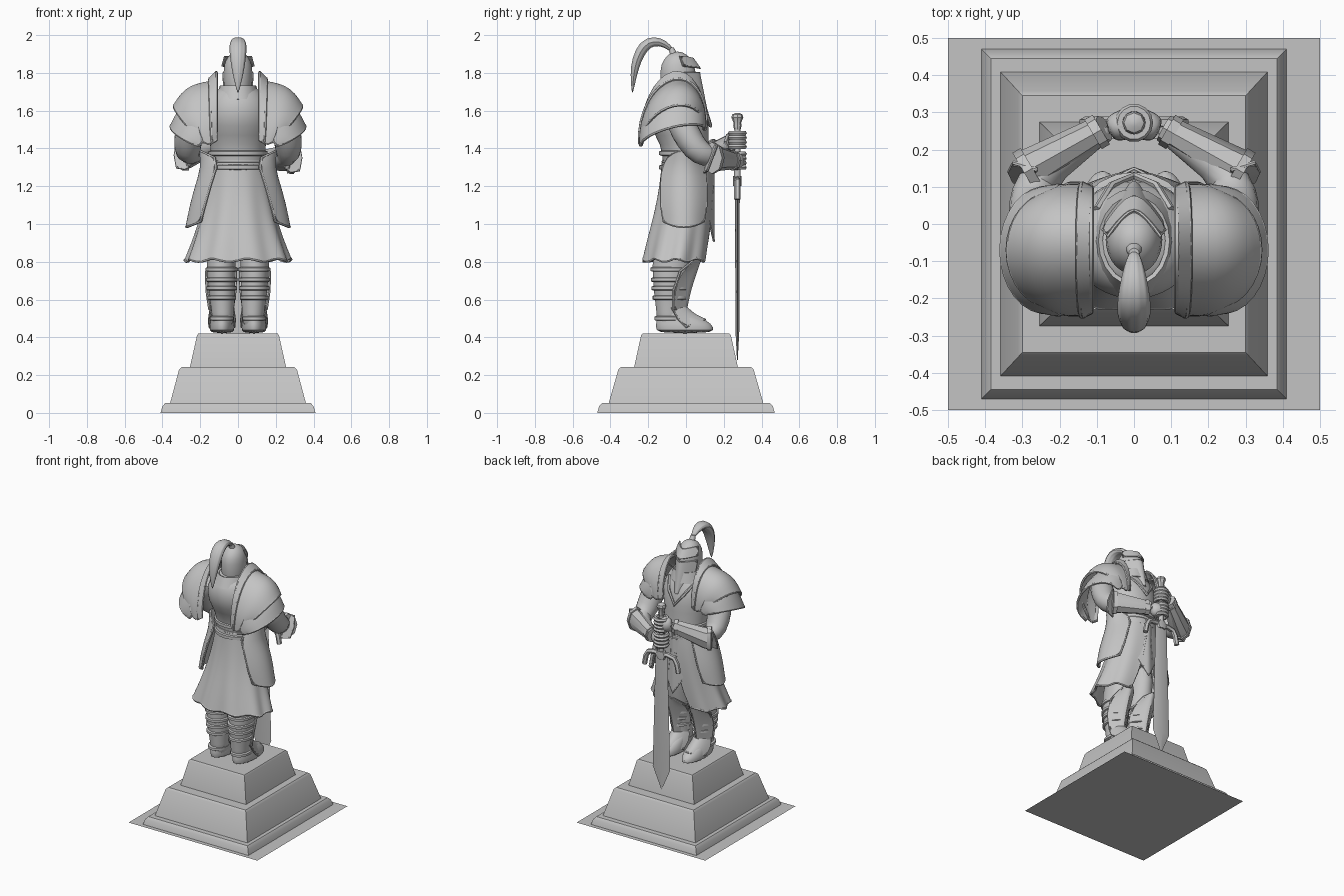
import bpy, bmesh, math
from mathutils import Vector as V

if "Cube" in bpy.data.objects:
    bpy.data.objects.remove(bpy.data.objects["Cube"])

stone = bpy.data.materials.new("grey stone")
stone.diffuse_color = (0.55, 0.55, 0.55, 1)
stone.use_nodes = True
stone.node_tree.nodes["Principled BSDF"].inputs["Base Color"].default_value = stone.diffuse_color


def finish(ob, angle=35):
    """Apply modifiers, set material and smooth by angle."""
    bpy.context.view_layer.update()
    me = bpy.data.meshes.new_from_object(ob.evaluated_get(bpy.context.evaluated_depsgraph_get()))
    name = ob.name
    bpy.data.objects.remove(ob)
    out = bpy.data.objects.new(name, me)
    bpy.context.collection.objects.link(out)
    me.materials.clear()
    me.materials.append(stone)
    for p in me.polygons:
        p.use_smooth = True
        p.material_index = 0
    me.set_sharp_from_angle(angle=math.radians(angle))
    return out


def skin(name, rings, closed=True, cap=True, sub=0, thick=0, s=1):
    """Skin a list of point rows; s=-1 mirrors across x."""
    bm = bmesh.new()
    vs = [[bm.verts.new((p[0] * s, p[1], p[2])) for p in r] for r in rings]
    n = len(rings[0])
    for a, b in zip(vs, vs[1:]):
        for i in range(n if closed else n - 1):
            j = (i + 1) % n
            bm.faces.new((a[i], a[j], b[j], b[i]))
    if closed and cap:
        bm.faces.new(vs[0])
        bm.faces.new(vs[-1])
    bmesh.ops.recalc_face_normals(bm, faces=bm.faces)
    me = bpy.data.meshes.new(name)
    bm.to_mesh(me)
    bm.free()
    ob = bpy.data.objects.new(name, me)
    bpy.context.collection.objects.link(ob)
    if sub:
        ob.modifiers.new("sub", 'SUBSURF').levels = sub
    if thick:
        m = ob.modifiers.new("thick", 'SOLIDIFY')
        m.thickness, m.offset = thick, 0
    return finish(ob)


def wire(name, pts, r, cyclic=False, s=1):
    """Raised round trim along a path."""
    cu = bpy.data.curves.new(name, 'CURVE')
    cu.dimensions, cu.bevel_depth, cu.bevel_resolution = '3D', r, 1
    cu.use_fill_caps = True
    sp = cu.splines.new('POLY')
    sp.points.add(len(pts) - 1)
    for q, p in zip(sp.points, pts):
        q.co = (p[0] * s, p[1], p[2], 1)
    sp.use_cyclic_u = cyclic
    ob = bpy.data.objects.new(name, cu)
    bpy.context.collection.objects.link(ob)
    return finish(ob)


def plate(name, rows, thick=.012, trim=.007, s=1, sub=1):
    """Sheet armour with a raised rim."""
    skin(name, rows, closed=False, thick=thick, sub=sub, s=s)
    edge = rows[0] + [r[-1] for r in rows[1:-1]] + rows[-1][::-1] + [r[0] for r in rows[-2:0:-1]]
    if trim:
        wire(name + "_rim", edge, trim, True, s)


def oval(z, rx, yb, yf, cx=0, n=20):
    c, r = (yb + yf) / 2, (yf - yb) / 2
    return [(cx + rx * math.cos(k * math.tau / n), c + r * math.sin(k * math.tau / n), z) for k in range(n)]


def tube(name, pts, radii, n=12, sub=1, s=1, rib=0):
    rings = []
    for i, p in enumerate(pts):
        t = (V(pts[min(i + 1, len(pts) - 1)]) - V(pts[max(i - 1, 0)])).normalized()
        a = t.cross(V((0, 0, 1))).normalized()
        b = a.cross(t)
        ring = []
        for k in range(n):
            w = k * math.tau / n
            f = 1 - rib * (k % 2)
            ring.append(V(p) + a * radii[i][0] * f * math.cos(w) + b * radii[i][1] * f * math.sin(w))
        rings.append(ring)
    return skin(name, rings, sub=sub, s=s)


def rect(z, x, y):
    return [(-x, -y, z), (x, -y, z), (x, y, z), (-x, y, z)]


C = [k / 4 for k in range(-4, 5)]

# stepped plinth on a flat sheet
skin("ground_sheet", [[(-.5, -.5, 0), (.5, -.5, 0)], [(-.5, .5, 0), (.5, .5, 0)]], closed=False)
skin("plinth_lower", [rect(0, .41, .47), rect(.035, .40, .46), rect(.052, .385, .445)])
skin("plinth_middle", [rect(.05, .36, .41), rect(.23, .312, .358), rect(.242, .30, .345)])
skin("plinth_upper", [rect(.24, .255, .275), rect(.41, .217, .238), rect(.42, .21, .23)])

# torso, belts and collar
skin("torso", [oval(1.2, .14, -.11, .12), oval(1.32, .145, -.125, .13), oval(1.42, .145, -.13, .12),
               oval(1.52, .175, -.2, .125), oval(1.62, .18, -.21, .11), oval(1.7, .13, -.18, .06),
               oval(1.74, .07, -.12, .02)], sub=1)
for z, r in ((1.30, .148), (1.375, .15)):
    skin("belt", [oval(z - .014, r - .006, -.13, .128), oval(z - .01, r + .006, -.142, .14),
                  oval(z + .01, r + .006, -.142, .14), oval(z + .014, r - .006, -.13, .128)])
skin("collar", [oval(1.66, .115, -.19, .09), oval(1.73, .09, -.16, .07)], cap=False, thick=.012)
wire("chest_trim", [(-.1, .04, 1.67), (-.06, .105, 1.6), (0, .13, 1.52), (.06, .105, 1.6), (.1, .04, 1.67)], .01)

# skirt with folds, open at the front
rows = []
for z, rx, yb, yf, gap in ((1.33, .14, -.122, .13, 3), (1.2, .16, -.135, .14, 6), (1.05, .19, -.165, .135, 12),
                           (.92, .23, -.2, .125, 18), (.81, .272, -.225, .115, 24)):
    row, t = [], (1.33 - z) / .52
    for k in range(49):
        a = math.radians(90 + gap + (360 - 2 * gap) * k / 48)
        f = 1 + .045 * t * math.sin(9 * a)
        row.append((rx * f * math.cos(a), (yb + yf) / 2 + (yf - yb) / 2 * f * math.sin(a), z + .008 * t * math.cos(9 * a)))
    rows.append(row)
plate("skirt", rows, .012, .008)

# pointed front cloth
plate("front_cloth", [[(w * c, .148 - .03 * abs(c), z - d * (1 - abs(c))) for c in C]
                      for z, w, d in ((1.29, .06, 0), (1.15, .075, .02), (1.04, .075, .13))], .01, .006)

# helmet, face guard, brow and plume
skin("helmet", [oval(1.64, .06, -.12, .04), oval(1.7, .076, -.132, .05), oval(1.82, .08, -.142, .055),
                oval(1.87, .066, -.12, .035), oval(1.9, .042, -.092, 0), oval(1.913, .012, -.06, -.03)], sub=1)
plate("face_guard", [[(w * c, y - d * abs(c) ** 1.4, z) for c in C] for z, w, y, d in
                     ((1.8, .079, .072, .085), (1.72, .074, .088, .08), (1.65, .05, .1, .05), (1.595, .012, .11, .01))],
      .012, .005)
plate("brow", [[(w * c, y - d * abs(c) ** 1.5, z + .012 * abs(c)) for c in C] for z, w, y, d in
               ((1.875, .07, .038, .07), (1.825, .083, .074, .09))], .012, .005)
skin("plume_holder", [oval(1.9, .022, -.085, -.045), oval(1.935, .014, -.095, -.065)])
tube("plume", [(0, -.07, 1.915), (0, -.11, 1.955), (0, -.17, 1.972), (0, -.225, 1.945), (0, -.262, 1.87),
               (0, -.278, 1.79), (0, -.284, 1.69)],
     [(.012, .012), (.028, .02), (.042, .03), (.05, .034), (.044, .028), (.03, .02), (.003, .003)], n=20, rib=.14)

for s in (1, -1):
    # leg, straps and boot
    skin("leg", [oval(.44, .058, -.155, -.02, .08), oval(.53, .058, -.155, -.02, .08), oval(.64, .072, -.172, .0, .085),
                 oval(.72, .074, -.175, .01, .088), oval(.82, .08, -.185, .04, .09), oval(1.1, .07, -.12, .08, .08)],
         sub=1, s=s)
    for z, r in ((.5, .062), (.61, .072), (.66, .077), (.705, .08), (.76, .082)):
        y = -.085
        skin("leg_strap", [oval(z + h, r + e, y - r - .018 - e, y + r + .018 + e, .086)
                           for h, e in ((-.012, -.005), (-.008, .003), (.008, .003), (.012, -.005))], s=s)
    skin("boot", [oval(.42, .066, -.16, .15, .085), oval(.455, .068, -.162, .15, .085), oval(.49, .062, -.158, .115, .084),
                  oval(.52, .058, -.155, .04, .082), oval(.56, .055, -.15, -.01, .08)], sub=1, s=s)
    # greave and ankle guard
    plate("greave", [[(.09 + w * c, y - d * abs(c), z + h * abs(c)) for c in C] for z, w, y, d, h in
                     ((.84, .045, .085, .04, -.03), (.75, .078, .06, .09, 0), (.65, .076, .026, .09, 0),
                      (.55, .062, .005, .07, .0))], .014, .007, s)
    plate("ankle_guard", [[(.085 + w * c, y - d * c * c, z - h * c * c) for c in C] for z, w, y, d, h in
                          ((.555, .06, .005, .08, 0), (.515, .068, .05, .09, .02), (.495, .066, .1, .1, .04))], .012, .006, s)
    # hip plate
    plate("hip_plate", [[(x - .075 * c * c, -.012 + w * c, z + h * c * c) for c in C] for x, w, z, h in
                        ((.2, .08, 1.385, -.035), (.19, .11, 1.3, 0), (.222, .118, 1.2, 0), (.25, .118, 1.1, 0),
                         (.272, .105, .985, .03))], .014, .008, s)

    # layered shoulder armour: arcs over the shoulder from back to front
    def arc(xo, k, zt, h, ry, tilt=.25, yc=-.07):
        out = []
        for i in range(17):
            a = math.radians(-95 + 190 * i / 16)
            y = ry * math.sin(a)
            out.append((xo - k * (1 - math.cos(a)), yc + y, zt - h * (1 - math.cos(a)) + tilt * y))
        return out
    plate("shoulder_upper", [arc(.145, .01, 1.75, .25, .17), arc(.19, .03, 1.74, .25, .172), arc(.25, .07, 1.725, .23, .172),
                             arc(.3, .1, 1.685, .19, .165), arc(.338, .12, 1.625, .12, .15)], .014, .008, s)
    plate("shoulder_lower", [arc(.25, .06, 1.67, .17, .17), arc(.315, .1, 1.6, .13, .172),
                             arc(.355, .12, 1.515, .05, .165)], .014, .008, s)
    plate("shoulder_crest", [arc(.115, 0, 1.80, .29, .165), arc(.15, .01, 1.765, .27, .178)], .016, .008, s)

    # arm, gauntlet and hand
    zh = 1.335 if s > 0 else 1.445
    ze = 1.35 if s > 0 else 1.365
    tube("arm", [(.22, -.06, 1.62), (.25, -.03, 1.54), (.265, .02, 1.44), (.27, .075, 1.37), (.25, .15, ze), (.05, .265, zh)],
         [(.07, .07), (.08, .08), (.08, .078), (.07, .07), (.055, .055), (.032, .035)], s=s)
    tube("gauntlet", [(.29, .14, ze), (.27, .152, ze), (.08, .258, zh)],
         [(.058, .078), (.056, .072), (.038, .045)], n=8, sub=0, s=s)
    for x, y, q, r in ((.285, .143, .02, (.063, .084)), (.1, .247, .9, (.046, .054))):
        z = ze + (zh - ze) * q
        tube("gauntlet_band", [(x + .01, y - .006, z), (x - .012, y + .007, z)], [r, r], n=8, sub=0, s=s)
    plate("elbow_guard", [[(.335 - .012 * abs(c) - d, .165 - d * .3 - .05 * (1 - c) * .5, ze + .075 * c * w) for c in C]
                          for d, w in ((0, .9), (.06, 1.05))], .012, .006, s)
    tube("hand", [(.07, .25, zh), (.045, .262, zh), (.01, .272, zh), (-.02, .275, zh)],
         [(.03, .04), (.042, .052), (.045, .052), (.025, .04)], s=s)
    for k in range(4):
        z = zh - .036 + k * .024
        ring = [(.038 * math.cos(a), .272 + .038 * math.sin(a), z) for a in [j * math.tau / 14 for j in range(14)]]
        wire("finger", ring, .0135, True, s)

# sword standing point down
Y = .272
skin("grip", [oval(1.22, .017, Y - .017, Y + .017), oval(1.53, .016, Y - .016, Y + .016)])
skin("pommel", [oval(z, r, Y - r, Y + r, n=8) for z, r in ((1.5, .017), (1.52, .022), (1.535, .02), (1.565, .032), (1.58, .027), (1.588, .01))])
skin("guard_block", [oval(z, r, Y - .022, Y + .022, n=8) for z, r in ((1.2, .03), (1.225, .045), (1.255, .03))])
wire("cross_guard", [(-.132, Y, 1.13), (-.12, Y, 1.19), (-.1, Y, 1.225), (-.05, Y, 1.235), (0, Y, 1.23), (.05, Y, 1.235),
                     (.1, Y, 1.225), (.12, Y, 1.19), (.132, Y, 1.13)], .017)
skin("blade", [[(w, Y, z), (0, Y + t, z), (-w, Y, z), (0, Y - t, z)] for z, w, t in
               ((1.23, .046, .013), (.43, .068, .01), (.28, .002, .002))])
